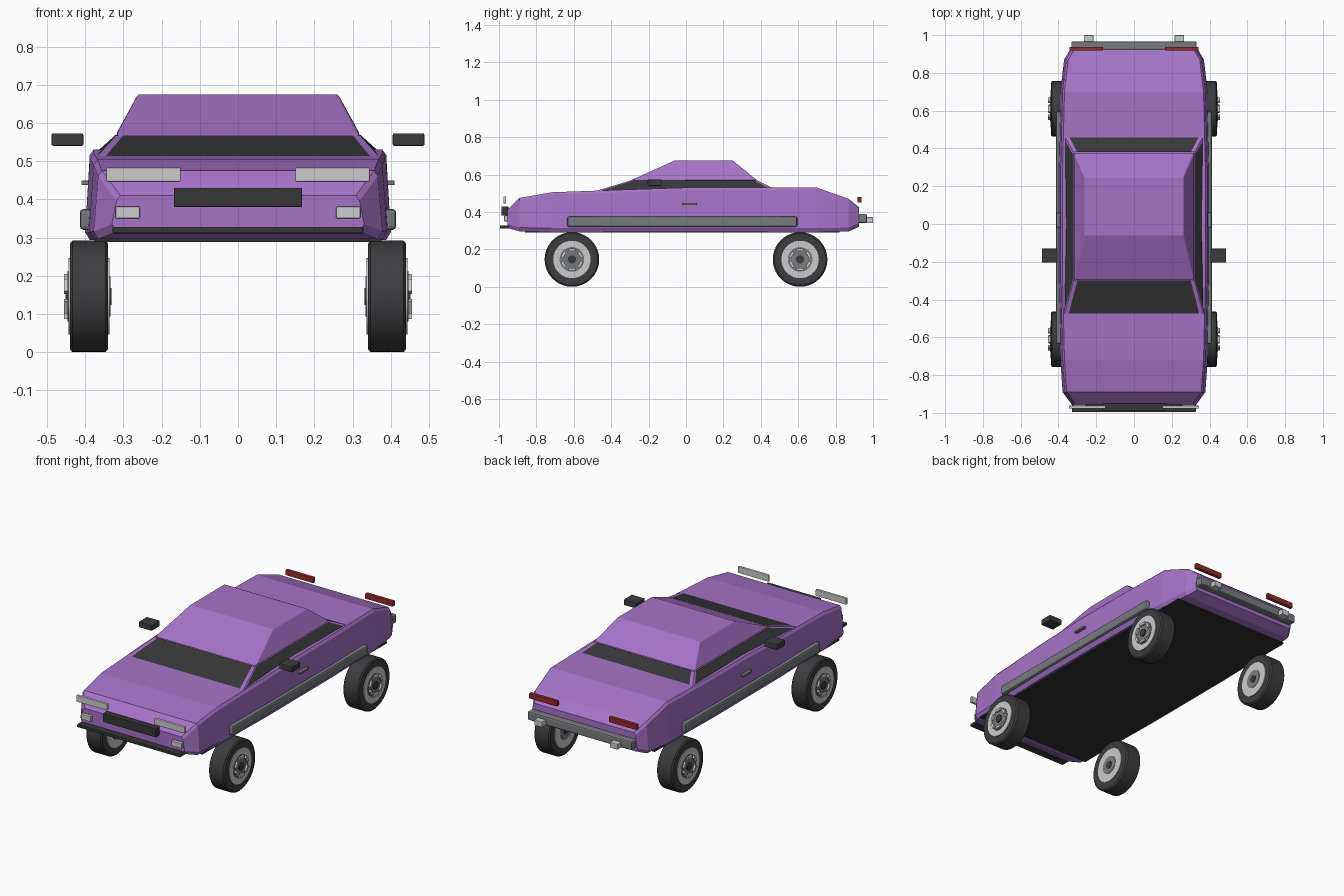
import bpy, bmesh, math
from mathutils import Vector

if "Cube" in bpy.data.objects:
    bpy.data.objects.remove(bpy.data.objects["Cube"])


def material(name, r, g, b):
    m = bpy.data.materials.new(name)
    m.diffuse_color = (r, g, b, 1)
    m.use_nodes = True
    m.node_tree.nodes["Principled BSDF"].inputs["Base Color"].default_value = m.diffuse_color
    return m


PURPLE = material("purple paint", 0.376, 0.172, 0.575)
GLASS = material("dark glass", 0.038, 0.038, 0.04)
RUBBER = material("black rubber", 0.046, 0.046, 0.05)
UNDER = material("underside black", 0.03, 0.03, 0.032)
LIGHT = material("light silver", 0.60, 0.60, 0.60)
GREY = material("steel grey", 0.19, 0.20, 0.21)
RED = material("lamp red", 0.30, 0.022, 0.022)


def finish(name, bm, mats, bevel=0, smooth=False, segments=2):
    bmesh.ops.recalc_face_normals(bm, faces=bm.faces[:])
    me = bpy.data.meshes.new(name)
    bm.to_mesh(me)
    bm.free()
    for m in mats:
        me.materials.append(m)
    ob = bpy.data.objects.new(name, me)
    bpy.context.collection.objects.link(ob)
    if bevel:
        mod = ob.modifiers.new("bevel", 'BEVEL')
        mod.width = bevel
        mod.segments = segments
        mod.limit_method = 'ANGLE'
    if smooth:
        bpy.context.view_layer.objects.active = ob
        ob.select_set(True)
        bpy.ops.object.shade_smooth_by_angle(angle=math.radians(30))
        ob.select_set(False)
    return ob


def box(name, x, y, z, mat, bevel=0.003, mirror=False):
    """Box from (min, max) ranges, optionally repeated on the other side."""
    for s in ((1, -1) if mirror else (1,)):
        bm = bmesh.new()
        bmesh.ops.create_cube(bm, size=1)
        for v in bm.verts:
            v.co = Vector((s * (x[0] + (v.co.x + .5) * (x[1] - x[0])),
                           y[0] + (v.co.y + .5) * (y[1] - y[0]),
                           z[0] + (v.co.z + .5) * (z[1] - z[0])))
        side = "" if not mirror else ("_right" if s > 0 else "_left")
        finish(name + side, bm, [mat], bevel)


def lathe(name, profile, mat, centre, side, steps=40):
    """Spin (offset along x, radius) points around the wheel axle."""
    bm = bmesh.new()
    rings = []
    for dx, r in profile:
        rings.append([bm.verts.new((centre[0] + side * dx,
                                    centre[1] + r * math.cos(2 * math.pi * i / steps),
                                    centre[2] + r * math.sin(2 * math.pi * i / steps)))
                      for i in range(steps)])
    for a, b in zip(rings, rings[1:]):
        for i in range(steps):
            j = (i + 1) % steps
            bm.faces.new((a[i], a[j], b[j], b[i]))
    bm.faces.new(rings[0])
    bm.faces.new(rings[-1])
    finish(name, bm, [mat], smooth=True)


# Body shell lofted along y: (y, half width, bottom z, top z)
stations = [(-.955, .33, .315, .41), (-.89, .378, .296, .475), (-.72, .39, .294, .505),
            (-.30, .40, .294, .52), (0, .40, .294, .53), (.30, .40, .294, .53),
            (.70, .39, .294, .53), (.87, .37, .296, .47), (.925, .338, .32, .425)]
bm = bmesh.new()
loops = []
for y, w, zb, zt in stations:
    half = [(w - .012, zb), (w, zb + .02), (w - .012, zt - .014), (w - .022, zt)]
    pts = half + [(-x, z) for x, z in reversed(half)]
    loops.append([bm.verts.new((x, y, z)) for x, z in pts])
for a, b in zip(loops, loops[1:]):
    for i in range(8):
        j = (i + 1) % 8
        bm.faces.new((a[i], a[j], b[j], b[i]))
bm.faces.new(loops[0])
bm.faces.new(loops[-1])
finish("body_shell", bm, [PURPLE], smooth=False)

# Floor pan
box("floor_pan", (-.375, .375), (-.86, .82), (.289, .297), UNDER, 0)

# Window band: each side is pillar, glass, pillar
base = [Vector(p) for p in ((-.367, -.475, .514), (.367, -.475, .514),
                            (.367, .465, .527), (-.367, .465, .527))]
top = [Vector(p) for p in ((-.32, -.30, .567), (.32, -.30, .567),
                           (.32, .38, .569), (-.32, .38, .569))]
bm = bmesh.new()
for k in range(4):
    b0, b1, t0, t1 = base[k], base[(k + 1) % 4], top[k], top[(k + 1) % 4]
    f = .022 / (b1 - b0).length
    cuts = [0, f, 1 - f, 1]
    low = [bm.verts.new(b0.lerp(b1, c)) for c in cuts]
    high = [bm.verts.new(t0.lerp(t1, c)) for c in cuts]
    for i in range(3):
        face = bm.faces.new((low[i], low[i + 1], high[i + 1], high[i]))
        face.material_index = 1 if i == 1 else 0
bmesh.ops.remove_doubles(bm, verts=bm.verts[:], dist=.0005)
finish("window_band", bm, [PURPLE, GLASS])

# Roof
bm = bmesh.new()
lower = [bm.verts.new(v) for v in top]
upper = [bm.verts.new(v) for v in ((-.262, -.06, .675), (.262, -.06, .675),
                                   (.262, .25, .675), (-.262, .25, .675))]
for k in range(4):
    j = (k + 1) % 4
    bm.faces.new((lower[k], lower[j], upper[j], upper[k]))
bm.faces.new(upper)
bm.faces.new(lower)
finish("roof", bm, [PURPLE], bevel=.006)

# Front fittings
box("headlight", (.15, .345), (-.977, -.962), (.446, .483), LIGHT, mirror=True)
box("fog_light", (.257, .32), (-.972, -.945), (.35, .381), LIGHT, mirror=True)
box("grille", (-.168, .168), (-.987, -.95), (.38, .43), GLASS)
box("front_splitter", (-.328, .328), (-.995, -.935), (.311, .328), GLASS)

# Rear fittings
box("tail_light", (.165, .342), (.918, .938), (.45, .481), RED, mirror=True)
box("rear_bumper", (-.332, .332), (.92, .967), (.34, .39), GREY, .008)
box("exhaust_tip", (.215, .265), (.955, 1.0), (.34, .372), LIGHT, mirror=True)

# Side fittings
box("side_skirt", (.38, .414), (-.635, .595), (.32, .375), GREY, .01, True)
box("door_handle", (.385, .41), (-.018, .06), (.437, .449), GREY, mirror=True)
box("door_mirror", (.405, .488), (-.205, -.13), (.54, .573), RUBBER, .004, True)

# Wheels
R = .146
for sx, sname in ((1, "right"), (-1, "left")):
    for cy, yname in ((-.61, "front"), (.61, "rear")):
        tag = f"_{yname}_{sname}"
        c = (sx * .39, cy, R)
        lathe("tyre" + tag, [(-.049, .10), (-.05, .138), (-.043, R), (.043, R),
                             (.05, .138), (.049, .10)], RUBBER, c, sx)
        lathe("rim" + tag, [(-.054, .10), (.053, .10)], LIGHT, c, sx)
        lathe("hub_plate" + tag, [(-.056, .052), (.056, .066)], GREY, c, sx)
        lathe("hub_cap" + tag, [(-.059, .022), (.062, .022)], RUBBER, c, sx, 16)
        # Ring of rim lugs
        bm = bmesh.new()
        for i in range(6):
            a = math.pi / 6 + i * math.pi / 3
            n = bmesh.ops.create_cube(bm, size=1)["verts"]
            for v in n:
                u, t = .052 + v.co.y * .014, v.co.z * .036
                v.co = Vector((sx * (.446 + v.co.x * .02),
                               cy + u * math.cos(a) - t * math.sin(a),
                               R + u * math.sin(a) + t * math.cos(a)))
        finish("rim_lugs" + tag, bm, [LIGHT])
